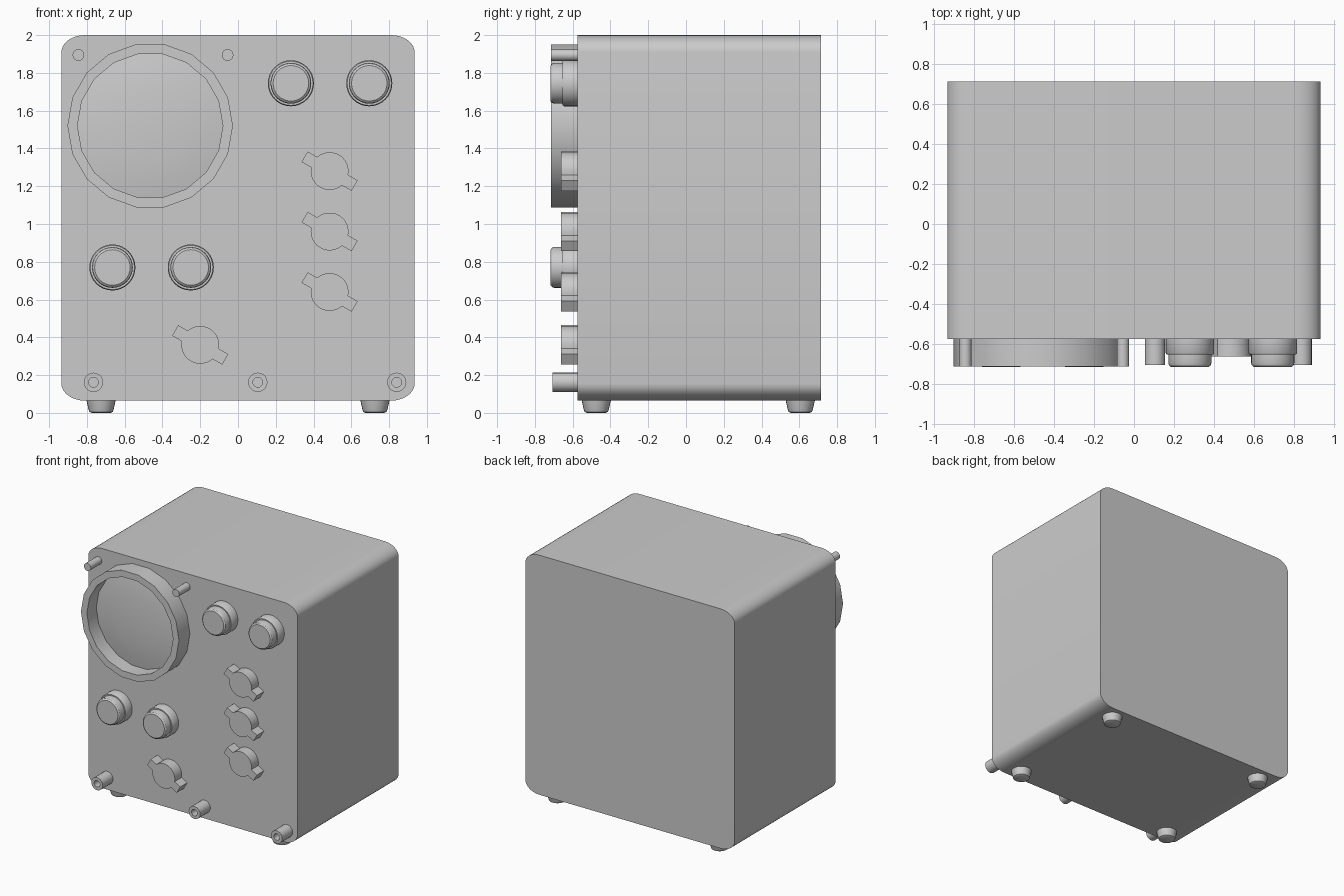
import bpy, bmesh, math
from mathutils import Matrix, Vector

cube = bpy.data.objects.get("Cube")
if cube:
    bpy.data.objects.remove(cube, do_unlink=True)

grey = bpy.data.materials.new("light_grey")
grey.use_nodes = True
COLOUR = (0.6, 0.6, 0.6, 1)
grey.diffuse_color = COLOUR
grey.node_tree.nodes["Principled BSDF"].inputs["Base Color"].default_value = COLOUR

FRONT, BACK = -0.575, 0.715
TO_FRONT = Matrix.Rotation(math.pi / 2, 4, "X")   # local z points to -y
DOWN = Matrix.Rotation(math.pi, 4, "X")           # local z points to -z


def finish(name, bm, matrix):
    """Place the mesh, smooth its shallow edges and link it."""
    bmesh.ops.recalc_face_normals(bm, faces=bm.faces[:])
    for f in bm.faces:
        f.smooth = True
    for e in bm.edges:
        e.smooth = len(e.link_faces) == 2 and e.calc_face_angle() < math.radians(32)
    mesh = bpy.data.meshes.new(name)
    bm.to_mesh(mesh)
    bm.free()
    mesh.transform(matrix)
    mesh.materials.append(grey)
    obj = bpy.data.objects.new(name, mesh)
    bpy.context.collection.objects.link(obj)
    return obj


def lathe(name, profile, at, sides=32, turn=TO_FRONT):
    """Revolve (radius, height) points; radius 0 closes to a point."""
    bm = bmesh.new()
    rings = []
    for r, h in profile:
        if r == 0:
            rings.append([bm.verts.new((0, 0, h))] * sides)
        else:
            angles = [2 * math.pi * i / sides for i in range(sides)]
            rings.append([bm.verts.new((r * math.cos(a), r * math.sin(a), h)) for a in angles])
    for low, high in zip(rings, rings[1:]):
        for i in range(sides):
            j = (i + 1) % sides
            bm.faces.new(list(dict.fromkeys((low[i], low[j], high[j], high[i]))))
    return finish(name, bm, Matrix.Translation(at) @ turn)


def extrude(name, outline, depth, at):
    """Extrude a closed (x, z) outline towards the front."""
    bm = bmesh.new()
    face = bm.faces.new([bm.verts.new((x, z, 0)) for x, z in outline])
    new = bmesh.ops.extrude_face_region(bm, geom=[face])["geom"]
    bmesh.ops.translate(bm, vec=(0, 0, depth), verts=[v for v in new if isinstance(v, bmesh.types.BMVert)])
    return finish(name, bm, Matrix.Translation(at) @ TO_FRONT)


# Case with rounded long edges
W, H, RX, RZ = 0.935, 0.9675, 0.125, 0.09
outline = []
for q, (sx, sz) in enumerate(((1, 1), (-1, 1), (-1, -1), (1, -1))):
    for i in range(9):
        a = math.pi / 2 * (q + i / 8)
        outline.append((sx * (W - RX) + RX * math.cos(a), sz * (H - RZ) + RZ * math.sin(a)))
extrude("case", outline, BACK - FRONT, (0, BACK, 0.065 + H))

# Round display: bezel ring and shallow domed glass
centre = (-0.465, FRONT, 1.52)
lathe("display_bezel", [(0.385, 0), (0.438, 0), (0.438, 0.14), (0.385, 0.14), (0.385, 0)], centre, 18)
lathe("display_glass", [(0.386, 0.02), (0.3, 0.034), (0.2, 0.043), (0.1, 0.048), (0, 0.05)], centre, 18)

# Pegs above the display
for side, x in (("right", -0.845), ("left", -0.055)):
    lathe(f"display_peg_{side}", [(0, 0), (0.031, 0), (0.031, 0.14), (0, 0.14)], (x, FRONT, 1.895), 16)

# Stepped round knobs
knob = [(0, 0), (0.122, 0), (0.122, 0.07), (0.117, 0.078), (0.108, 0.078),
        (0.108, 0.122), (0.104, 0.134), (0.094, 0.142), (0, 0.142)]
for i, (x, z) in enumerate(((0.28, 1.745), (0.695, 1.745), (-0.665, 0.77), (-0.25, 0.77))):
    lathe(f"round_knob_{i + 1}", knob, (x, FRONT, z))

# Winged selector knobs, tilted down to the left side
R, TIP, HALF = 0.1, 0.153, 0.032
start = math.asin(HALF / R)
wing = []
for half in (0, math.pi):
    spin = Matrix.Rotation(half - math.pi / 6, 2)
    points = [Vector((TIP, -HALF)), Vector((TIP, HALF))]
    for i in range(13):
        a = start + (math.pi - 2 * start) * i / 12
        points.append(Vector((R * math.cos(a), R * math.sin(a))))
    wing += [tuple(spin @ p) for p in points]
for i, (x, z) in enumerate(((0.485, 1.28), (0.485, 0.96), (0.485, 0.64), (-0.2, 0.36))):
    extrude(f"selector_knob_{i + 1}", wing, 0.088, (x, FRONT, z))

# Hollow sockets along the bottom
socket = [(0, 0), (0.051, 0), (0.051, 0.132), (0.026, 0.132), (0.026, 0.06), (0, 0.06)]
for i, x in enumerate((-0.765, 0.105, 0.84)):
    lathe(f"socket_{i + 1}", socket, (x, FRONT, 0.162), 20)

# Tapered feet
foot = [(0, 0), (0.077, 0), (0.067, 0.045), (0.062, 0.059), (0.05, 0.065), (0, 0.065)]
for x, side in ((-0.725, "right"), (0.725, "left")):
    for y, end in ((-0.475, "front"), (0.605, "back")):
        lathe(f"foot_{end}_{side}", foot, (x, y, 0.065), 24, DOWN)
